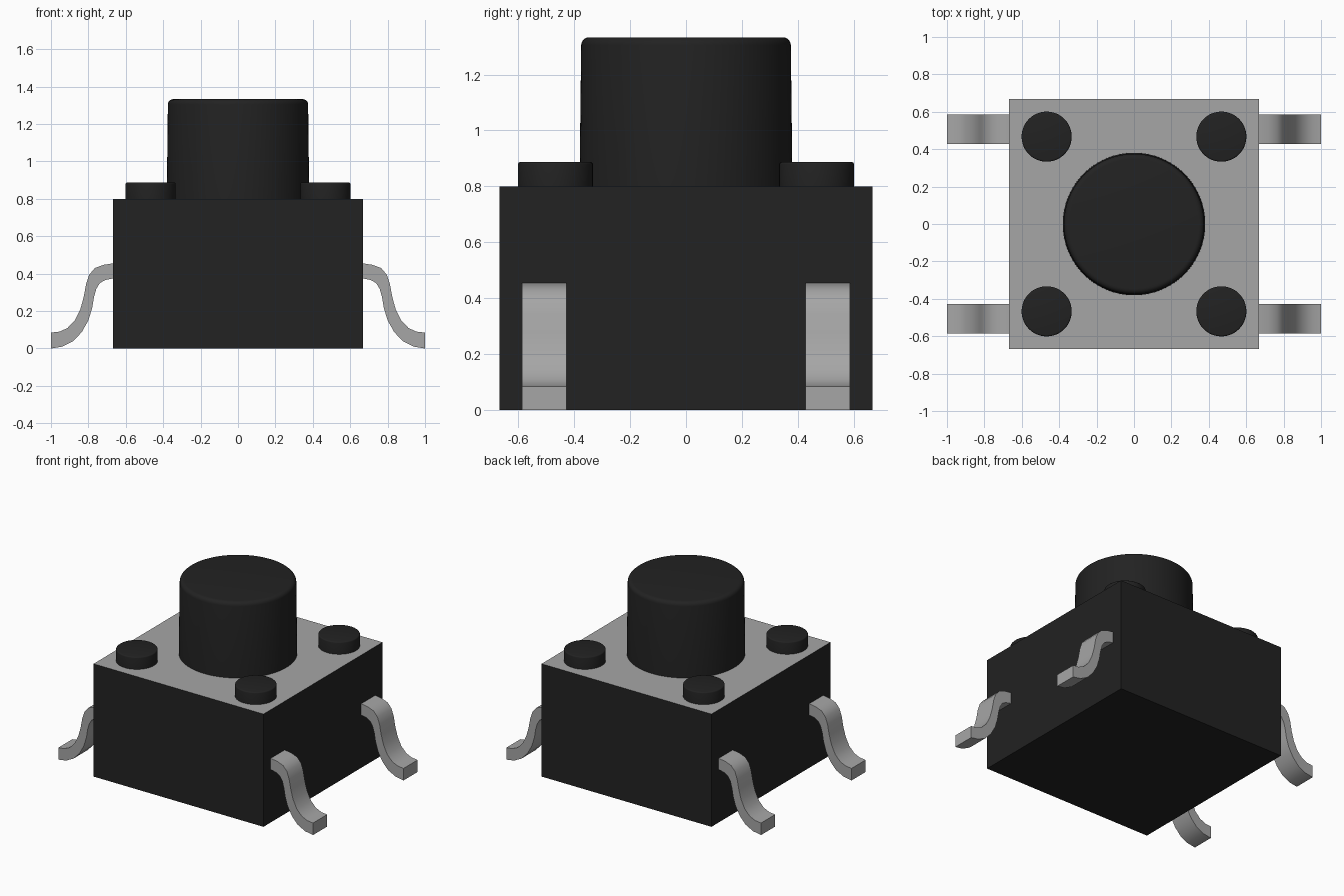
import bpy, bmesh, math

if "Cube" in bpy.data.objects:
    bpy.data.objects.remove(bpy.data.objects["Cube"], do_unlink=True)


def material(name, value, metallic=0.0):
    m = bpy.data.materials.new(name)
    colour = (value, value, value, 1.0)
    m.diffuse_color = colour
    m.use_nodes = True
    m.node_tree.nodes["Principled BSDF"].inputs["Base Color"].default_value = colour
    return m


black = material("black plastic", 0.016)
grey = material("grey metal", 0.38)


def make_object(name, bm, materials, smooth=False):
    bmesh.ops.recalc_face_normals(bm, faces=bm.faces)
    mesh = bpy.data.meshes.new(name)
    bm.to_mesh(mesh)
    bm.free()
    for m in materials:
        mesh.materials.append(m)
    obj = bpy.data.objects.new(name, mesh)
    bpy.context.collection.objects.link(obj)
    if smooth:
        bpy.ops.object.select_all(action='DESELECT')
        obj.select_set(True)
        bpy.context.view_layer.objects.active = obj
        bpy.ops.object.shade_smooth_by_angle(angle=math.radians(35))
    return obj


def turned(name, profile, x, y, steps=64):
    """Revolve (radius, z) points about a vertical axis and cap both ends."""
    bm = bmesh.new()
    rings = []
    for r, z in profile:
        rings.append([bm.verts.new((x + r * math.cos(2 * math.pi * i / steps),
                                    y + r * math.sin(2 * math.pi * i / steps), z))
                      for i in range(steps)])
    for a, b in zip(rings, rings[1:]):
        for i in range(steps):
            j = (i + 1) % steps
            bm.faces.new((a[i], a[j], b[j], b[i]))
    bm.faces.new(rings[0][::-1])
    bm.faces.new(rings[-1])
    return make_object(name, bm, [black], smooth=True)


def rounded_profile(r_base, r_top, z0, z1, bevel, segments=5):
    """Tapered wall ending in a quarter-round top edge."""
    points = [(r_base, z0)]
    for i in range(segments + 1):
        a = i / segments * math.pi / 2
        points.append((r_top - bevel + bevel * math.cos(a),
                       z1 - bevel + bevel * math.sin(a)))
    return points


# Housing with a metal cover on its top face
bm = bmesh.new()
bmesh.ops.create_cube(bm, size=1.0)
for v in bm.verts:
    v.co = (v.co.x * 1.334, v.co.y * 1.334, (v.co.z + 0.5) * 0.8)
bm.normal_update()
for f in bm.faces:
    f.material_index = 1 if f.normal.z > 0.5 else 0
make_object("housing", bm, [black, grey])

# Push button
turned("button", rounded_profile(0.381, 0.375, 0.79, 1.333, 0.028), 0, 0, 96)

# Bent lead outline: upper edge outwards, lower edge outwards
upper = [(0.65, 0.456), (0.667, 0.455), (0.72, 0.447), (0.765, 0.430), (0.795, 0.395),
         (0.812, 0.345), (0.825, 0.275), (0.843, 0.210), (0.872, 0.150),
         (0.912, 0.109), (0.955, 0.090), (1.0, 0.085)]
lower = [(0.65, 0.376), (0.667, 0.375), (0.710, 0.366), (0.738, 0.350), (0.757, 0.320),
         (0.770, 0.275), (0.780, 0.215), (0.800, 0.150), (0.835, 0.088),
         (0.880, 0.040), (0.938, 0.010), (1.0, 0.0)]


def lead(name, sx, y, half_width=0.079):
    bm = bmesh.new()
    sections = []
    for (ux, uz), (lx, lz) in zip(upper, lower):
        sections.append([bm.verts.new((sx * px, y + dy, pz)) for px, pz, dy in (
            (ux, uz, -half_width), (ux, uz, half_width),
            (lx, lz, half_width), (lx, lz, -half_width))])
    for a, b in zip(sections, sections[1:]):
        for i in range(4):
            j = (i + 1) % 4
            bm.faces.new((a[i], a[j], b[j], b[i]))
    bm.faces.new(sections[0])
    bm.faces.new(sections[-1])
    make_object(name, bm, [grey], smooth=True)


# Corner pegs and leads, one of each per corner
for sx, side in ((1, "left"), (-1, "right")):
    for sy, end in ((-1, "front"), (1, "back")):
        turned(f"{end}_{side}_peg", rounded_profile(0.134, 0.134, 0.79, 0.887, 0.008, 3),
               sx * 0.467, sy * 0.467, 48)
        lead(f"{end}_{side}_lead", sx, sy * 0.507)
